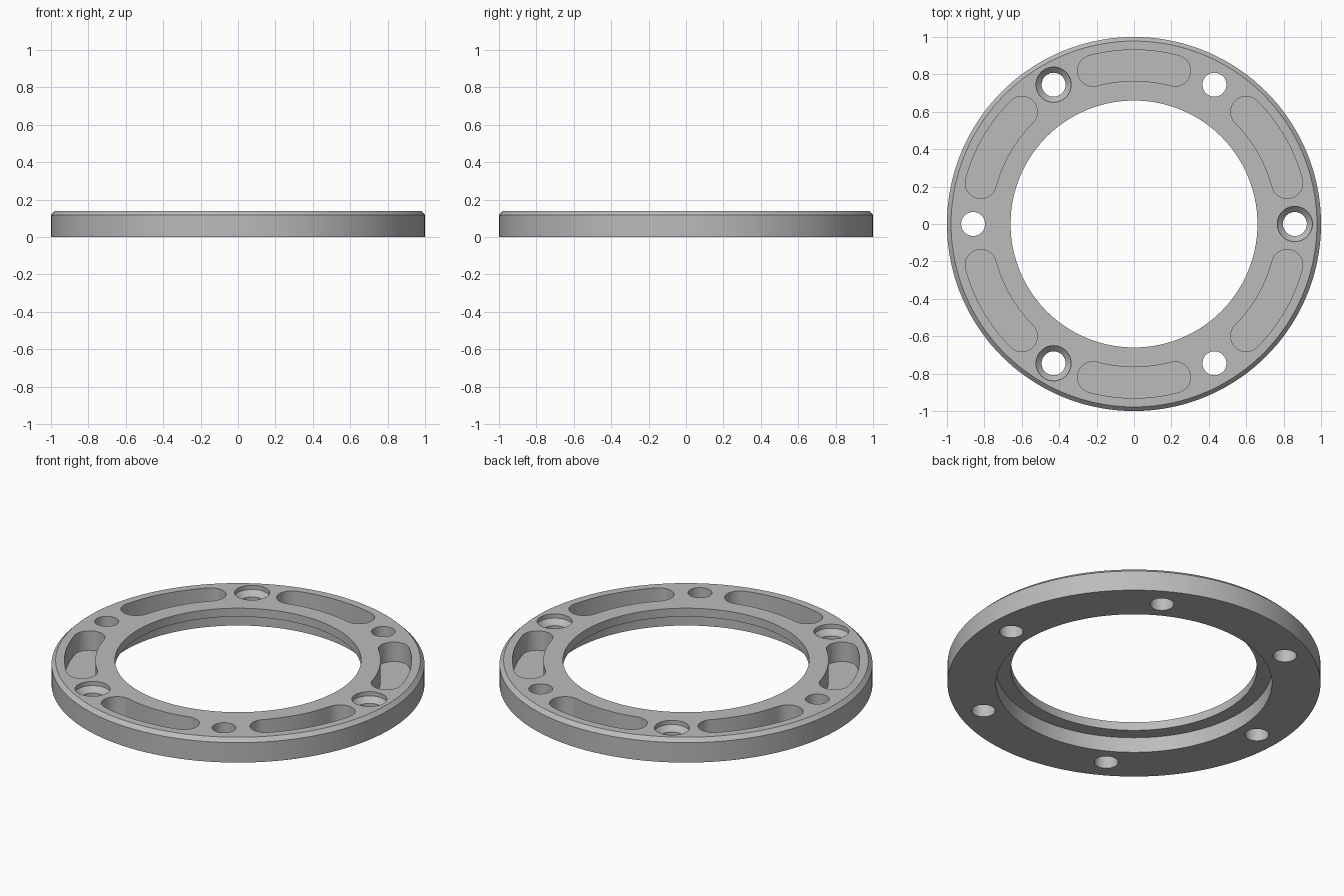
import bpy, bmesh
from math import cos, sin, pi, radians
from mathutils import Vector

cube = bpy.data.objects.get("Cube")
if cube:
    bpy.data.objects.remove(cube, do_unlink=True)

HEIGHT = 0.14
ABOVE = HEIGHT + 0.05


def lathe(bm, profile, segments, centre=(0, 0)):
    """Revolve a closed (radius, z) profile around a vertical axis."""
    rings = []
    for i in range(segments):
        a = 2 * pi * i / segments
        rings.append([bm.verts.new((centre[0] + r * cos(a), centre[1] + r * sin(a), z))
                      for r, z in profile])
    count = len(profile)
    for i, ring in enumerate(rings):
        following = rings[(i + 1) % segments]
        for j in range(count):
            k = (j + 1) % count
            bm.faces.new((ring[j], following[j], following[k], ring[k]))


def plug(bm, profile, segments, centre):
    """Solid turned shape with flat end caps, from a bottom-to-top profile."""
    rings = []
    for r, z in profile:
        rings.append([bm.verts.new((centre[0] + r * cos(2 * pi * i / segments),
                                    centre[1] + r * sin(2 * pi * i / segments), z))
                      for i in range(segments)])
    for low, high in zip(rings, rings[1:]):
        for i in range(segments):
            k = (i + 1) % segments
            bm.faces.new((low[i], low[k], high[k], high[i]))
    bm.faces.new(rings[0][::-1])
    bm.faces.new(rings[-1])


def curved_slot(bm, middle, half_angle, radius, half_width, floor):
    """Arc-shaped slot with round ends, extruded upward from its floor."""
    start, end = middle - half_angle, middle + half_angle
    steps, outline = 16, []

    def arc(r, a0, a1):
        for i in range(steps + 1):
            a = a0 + (a1 - a0) * i / steps
            outline.append(Vector((r * cos(a), r * sin(a), floor)))

    def cap(angle, turn):
        c = Vector((radius * cos(angle), radius * sin(angle), floor))
        for i in range(1, steps):
            a = angle + turn + pi * i / steps
            outline.append(c + half_width * Vector((cos(a), sin(a), 0)))

    arc(radius + half_width, start, end)
    cap(end, 0)
    arc(radius - half_width, end, start)
    cap(start, pi)
    face = bm.faces.new([bm.verts.new(p) for p in outline])
    grown = bmesh.ops.extrude_face_region(bm, geom=[face], use_keep_orig=True)
    top = [v for v in grown["geom"] if isinstance(v, bmesh.types.BMVert)]
    bmesh.ops.translate(bm, verts=top, vec=(0, 0, ABOVE - floor))


def make_object(name, bm):
    bmesh.ops.recalc_face_normals(bm, faces=bm.faces)
    mesh = bpy.data.meshes.new(name)
    bm.to_mesh(mesh)
    bm.free()
    obj = bpy.data.objects.new(name, mesh)
    bpy.context.collection.objects.link(obj)
    return obj


# Ring with a chamfered top rim and a stepped recess under the bore
bm = bmesh.new()
lathe(bm, [(0.74, 0), (1, 0), (1, 0.118), (0.978, HEIGHT),
           (0.66, HEIGHT), (0.66, 0.09), (0.74, 0.09)], 144)
ring = make_object("flange_ring", bm)

# Cutters: alternating seated and plain bolt holes, with slots between them
bm = bmesh.new()
plain = [(0.064, -0.05), (0.064, ABOVE)]
seated = [(0.064, -0.05), (0.064, 0.085), (0.094, 0.115), (0.094, ABOVE)]
for i in range(6):
    a = radians(60 * i)
    plug(bm, plain if i % 2 else seated, 40, (0.86 * cos(a), 0.86 * sin(a)))
    curved_slot(bm, a + radians(30), radians(15), 0.848, 0.083, 0.025)
cutter = make_object("hole_cutter", bm)
cutter.hide_render = True

cut = ring.modifiers.new("holes", "BOOLEAN")
cut.operation = "DIFFERENCE"
cut.solver = "EXACT"
cut.object = cutter
bpy.ops.object.select_all(action="DESELECT")
bpy.context.view_layer.objects.active = ring
ring.select_set(True)
bpy.ops.object.modifier_apply(modifier=cut.name)
bpy.data.objects.remove(cutter, do_unlink=True)

# Plain grey metal
grey = bpy.data.materials.new("grey_metal")
grey.use_nodes = True
colour = (0.5, 0.5, 0.5, 1)
grey.diffuse_color = colour
grey.node_tree.nodes["Principled BSDF"].inputs["Base Color"].default_value = colour
ring.data.materials.clear()
ring.data.materials.append(grey)

bpy.ops.object.shade_smooth_by_angle(angle=radians(25))
